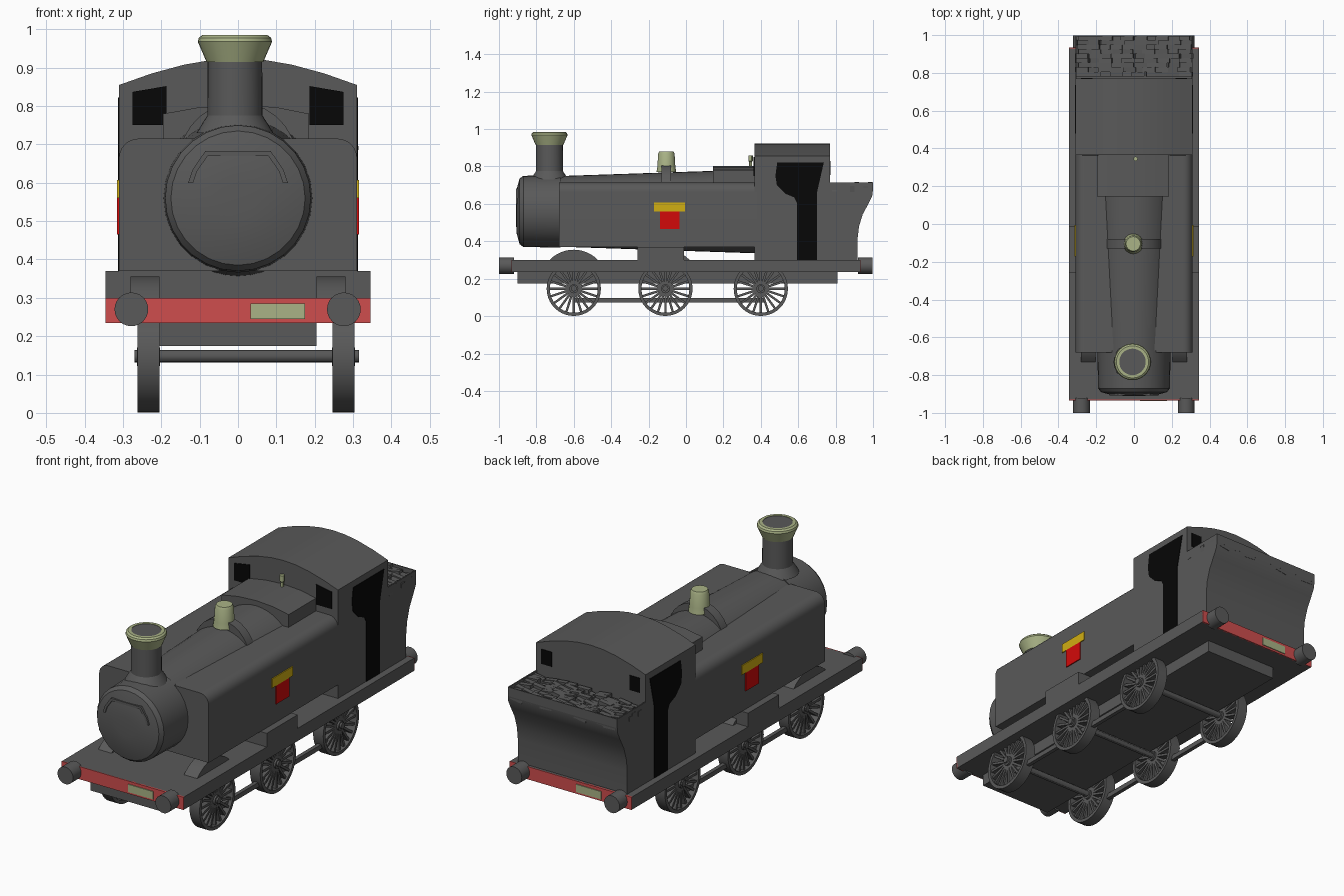
import bpy, bmesh, math, random
from mathutils import Matrix, Vector

if "Cube" in bpy.data.objects:
    bpy.data.objects.remove(bpy.data.objects["Cube"])

random.seed(4)


def material(name, rgb):
    m = bpy.data.materials.new(name)
    m.diffuse_color = (*rgb, 1)
    m.use_nodes = True
    m.node_tree.nodes["Principled BSDF"].inputs["Base Color"].default_value = m.diffuse_color
    return m


GREY = material("dark_grey", (0.10, 0.10, 0.10))
BLACK = material("black", (0.002, 0.002, 0.002))
BEAM = material("beam_red", (0.62, 0.075, 0.075))
RED = material("bright_red", (0.65, 0.003, 0.003))
YELLOW = material("yellow", (0.64, 0.43, 0.006))
OLIVE = material("pale_olive", (0.40, 0.45, 0.24))


def finish(name, bm, mat, angle=30):
    bmesh.ops.recalc_face_normals(bm, faces=bm.faces)
    me = bpy.data.meshes.new(name)
    for f in bm.faces:
        f.smooth = True
    bm.to_mesh(me)
    bm.free()
    me.set_sharp_from_angle(angle=math.radians(angle))
    me.materials.append(mat)
    ob = bpy.data.objects.new(name, me)
    bpy.context.collection.objects.link(ob)
    return ob


def add_box(bm, x0, x1, y0, y1, z0, z1, turn=Matrix()):
    m = Matrix.Translation(((x0 + x1) / 2, (y0 + y1) / 2, (z0 + z1) / 2))
    bmesh.ops.create_cube(bm, size=1, matrix=m @ turn @ Matrix.Diagonal((x1 - x0, y1 - y0, z1 - z0, 1)))


def box(name, mat, *b):
    bm = bmesh.new()
    add_box(bm, *b)
    return finish(name, bm, mat)


def prism(name, mat, pts, axis, d0, d1):
    """Extrude a (y,z) outline along X or an (x,z) outline along Y."""
    bm = bmesh.new()
    place = (lambda a, b, d: (d, a, b)) if axis == "X" else (lambda a, b, d: (a, d, b))
    ends = [[bm.verts.new(place(a, b, d)) for a, b in pts] for d in (d0, d1)]
    for e in ends:
        bm.faces.new(e)
    n = len(pts)
    for i in range(n):
        j = (i + 1) % n
        bm.faces.new((ends[0][i], ends[0][j], ends[1][j], ends[1][i]))
    return finish(name, bm, mat)


TURN = {"X": Matrix.Rotation(math.pi / 2, 4, "Y"), "Y": Matrix.Rotation(-math.pi / 2, 4, "X"), "Z": Matrix()}


def add_lathe(bm, profile, axis, loc, n=32, closed=False):
    """Spin (radius, distance) points about an axis through loc."""
    m = Matrix.Translation(loc) @ TURN[axis]
    rings = [[bm.verts.new(m @ Vector((r * math.cos(t), r * math.sin(t), h)))
              for t in (2 * math.pi * k / n for k in range(n))] for r, h in profile]
    pairs = list(zip(rings, rings[1:])) + ([(rings[-1], rings[0])] if closed else [])
    for a, b in pairs:
        for k in range(n):
            bm.faces.new((a[k], a[(k + 1) % n], b[(k + 1) % n], b[k]))
    if not closed:
        bm.faces.new(rings[0])
        bm.faces.new(rings[-1])


def lathe(name, mat, profile, axis, loc, n=32):
    bm = bmesh.new()
    add_lathe(bm, profile, axis, loc, n)
    return finish(name, bm, mat)


def arc(cx, cz, r, a0, a1, n=12):
    return [(cx + r * math.cos(math.radians(a0 + (a1 - a0) * k / n)),
             cz + r * math.sin(math.radians(a0 + (a1 - a0) * k / n))) for k in range(n + 1)]


# Chassis
box("running_plate", GREY, -0.345, 0.345, -0.93, 0.93, 0.235, 0.30)
box("lower_frame", GREY, -0.205, 0.205, -0.90, 0.81, 0.175, 0.236)
box("centre_step", GREY, -0.345, 0.345, -0.26, -0.01, 0.299, 0.37)
for end, s in (("front", -1), ("rear", 1)):
    box(end + "_buffer_beam", BEAM, -0.345, 0.345, *sorted((s * 0.925, s * 0.934)), 0.235, 0.30)
    box(end + "_number_plate", OLIVE, *sorted((-s * 0.033, -s * 0.175)), *sorted((s * 0.93, s * 0.938)), 0.245, 0.285)
    for x in (-0.278, 0.276):
        lathe(end + "_buffer", GREY, [(0.044, 0.92), (0.044, 0.997)] if s > 0 else [(0.044, -1.0), (0.044, -0.92)],
              "Y", (x, 0, 0.27), 24)

# Spoked wheels, axles, splashers and coupling rods
AXLES = (-0.60, -0.11, 0.40)
for y in AXLES:
    lathe("axle", GREY, [(0.016, -0.27), (0.016, 0.315)], "X", (0, y, 0.148), 12)
    for x in (-0.2335, 0.2755):
        bm = bmesh.new()
        add_lathe(bm, [(0.145, -0.0285), (0.145, 0.0285), (0.128, 0.0285), (0.128, -0.0285)],
                  "X", (x, y, 0.146), 40, True)
        add_lathe(bm, [(0.024, -0.03), (0.024, 0.03)], "X", (x, y, 0.146), 16)
        for k in range(20):
            m = Matrix.Translation((x, y, 0.146)) @ Matrix.Rotation(k * math.pi / 10, 4, "X") \
                @ Matrix.Translation((0, 0, 0.075)) @ Matrix.Diagonal((0.04, 0.012, 0.115, 1))
            bmesh.ops.create_cube(bm, size=1, matrix=m)
        finish("wheel", bm, GREY)
for y in AXLES[:2]:
    for s in (-1, 1):
        prism("splasher", GREY, arc(y, 0.175, 0.18, 44, 136), "X", s * 0.205, s * 0.28)
for x in (-0.2335, 0.2755):
    box("coupling_rod", GREY, x - 0.01, x + 0.01, -0.60, 0.42, 0.073, 0.097)

# Boiler and smokebox with a shallow domed door
lathe("boiler", GREY, [(0.188, -0.70), (0.225, 0.40)], "Y", (0, 0, 0.56), 40)
lathe("smokebox", GREY, [(0.05, -0.91), (0.12, -0.905), (0.175, -0.89), (0.19, -0.87), (0.194, -0.67)],
      "Y", (0, 0, 0.56), 28)
rail = [(-0.13, 0.60), (-0.118, 0.635), (-0.085, 0.683), (0.085, 0.683), (0.118, 0.635), (0.13, 0.60),
        (0.117, 0.60), (0.107, 0.63), (0.079, 0.67), (-0.079, 0.67), (-0.107, 0.63), (-0.117, 0.60)]
prism("door_rail", GREY, rail, "Y", -0.909, -0.87)

# Side tanks with rounded shoulders, and their badges
tank = [(0.05, 0.37), (0.31, 0.37)] + arc(0.26, 0.665, 0.05, 0, 90, 6) + [(0.05, 0.715)]
for s in (-1, 1):
    prism("side_tank", GREY, [(s * a, b) for a, b in tank], "Y", -0.68, 0.38)
    xs = sorted((s * 0.305, s * 0.315))
    box("badge_bar", YELLOW, *xs, -0.172, -0.005, 0.56, 0.607)
    box("badge_panel", RED, *xs, -0.14, -0.035, 0.465, 0.56)

# Chimney
lathe("chimney", GREY, [(0.10, 0.73), (0.085, 0.755), (0.072, 0.775), (0.071, 0.92)], "Z", (-0.008, -0.73, 0))
lathe("chimney_cap", OLIVE, [(0.074, 0.915), (0.097, 0.968), (0.094, 0.978), (0.085, 0.985), (0.07, 0.985),
                             (0.07, 0.98)], "Z", (-0.008, -0.73, 0))
lathe("chimney_mouth", GREY, [(0.072, 0.975), (0.072, 0.983)], "Z", (-0.008, -0.73, 0))

# Boiler fittings
prism("valve_saddle", GREY, arc(0, 0.656, 0.154, 10, 170), "Y", -0.13, -0.08)
lathe("safety_valve", OLIVE, [(0.053, 0.77), (0.048, 0.80), (0.044, 0.868), (0.038, 0.88)],
      "Z", (-0.004, -0.105, 0), 24)
firebox = [(-0.195, 0.68), (0.185, 0.68), (0.185, 0.78), (0.10, 0.797), (0, 0.803), (-0.10, 0.797), (-0.195, 0.78)]
prism("firebox_cover", GREY, firebox, "Y", 0.145, 0.38)
lathe("whistle", OLIVE, [(0.008, 0.79), (0.008, 0.825), (0.012, 0.83), (0.012, 0.86)], "Z", (0.008, 0.345, 0), 12)

# Cab with arched roof, windows and doorways
roof = [(0.31, 0.855), (0.225, 0.885), (0.14, 0.908), (0.07, 0.92), (0, 0.924)]
cab = [(0.31, 0.299)] + roof + [(-a, b) for a, b in roof[-2::-1]] + [(-0.31, 0.299)]
prism("cab", GREY, cab, "Y", 0.366, 0.77)
door = [(0.593, 0.301), (0.70, 0.301), (0.70, 0.66), (0.737, 0.822), (0.488, 0.822), (0.478, 0.75),
        (0.486, 0.70), (0.53, 0.655), (0.578, 0.635), (0.593, 0.605)]
for s in (-1, 1):
    prism("cab_doorway", BLACK, door, "X", s * 0.306, s * 0.313)
    prism("front_window", BLACK, [(s * 0.275, 0.75), (s * 0.187, 0.75), (s * 0.187, 0.852), (s * 0.275, 0.837)],
          "Y", 0.362, 0.37)
    box("rear_window", BLACK, *sorted((s * 0.22, s * 0.28)), 0.766, 0.773, 0.755, 0.83)

# Bunker with a flared back and low rim
back = [(0.918, 0.299), (0.918, 0.42), (0.925, 0.48), (0.945, 0.545), (0.975, 0.60), (0.995, 0.64), (0.999, 0.67)]
prism("bunker", GREY, [(0.76, 0.299)] + back + [(0.76, 0.67)], "X", -0.31, 0.31)
for s in (-1, 1):
    box("bunker_side_rim", GREY, *sorted((s * 0.304, s * 0.31)), 0.76, 0.999, 0.669, 0.715)
box("bunker_back_rim", GREY, -0.31, 0.31, 0.993, 0.999, 0.669, 0.715)

# Coal load
bm = bmesh.new()
for i in range(10):
    for j in range(9):
        x = -0.27 + 0.06 * i + random.uniform(-0.01, 0.01)
        y = 0.793 + 0.024 * j
        top = random.uniform(0.69, 0.712)
        tilt = Matrix.Rotation(random.uniform(-0.2, 0.2), 4, "Y")
        add_box(bm, x - 0.034, x + 0.034, y - 0.013, y + 0.013, top - 0.04, top, tilt)
finish("coal", bm, GREY)
